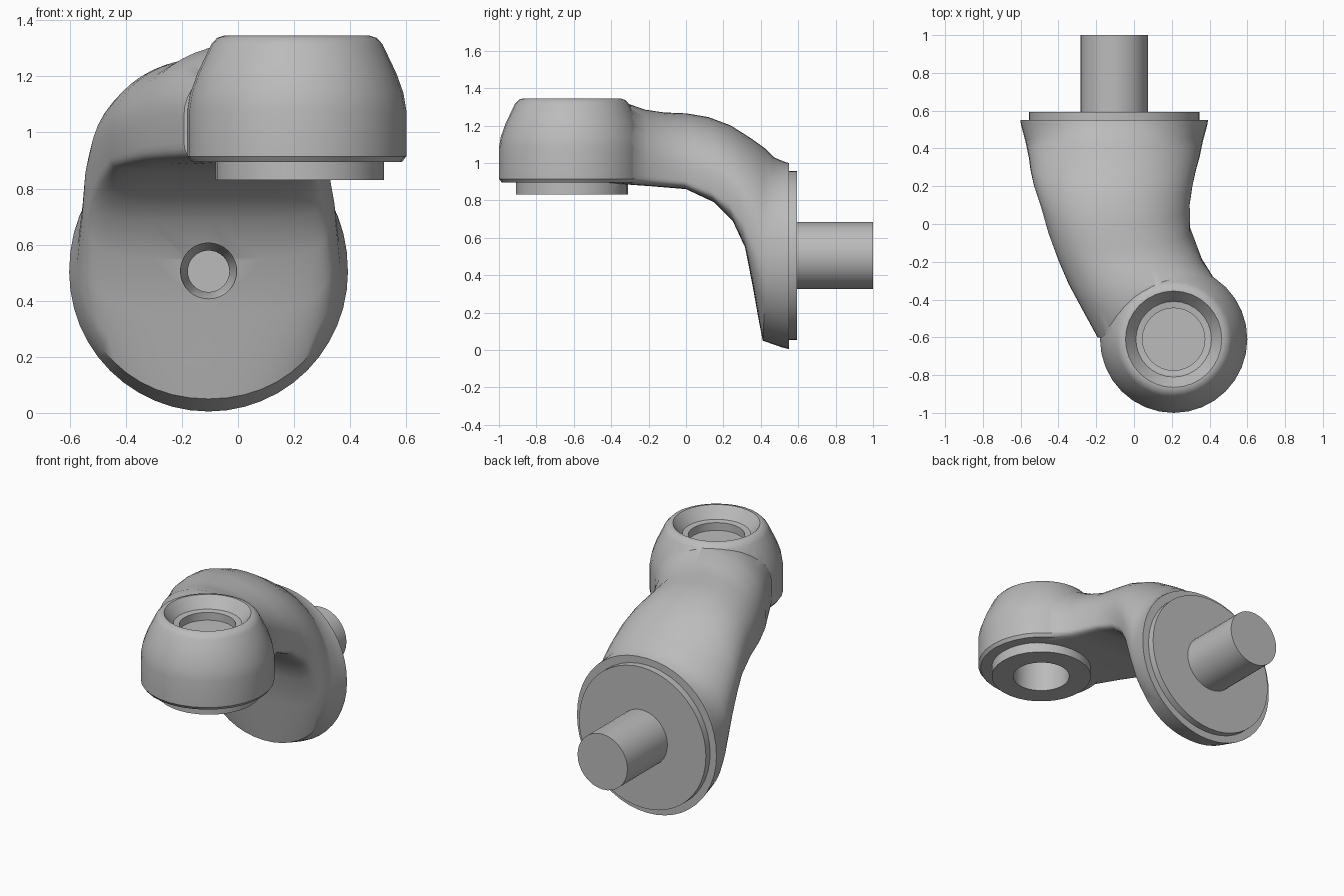
import bpy, bmesh, math
from mathutils import Vector, Matrix

cube = bpy.data.objects.get("Cube")
if cube:
    bpy.data.objects.remove(cube, do_unlink=True)

grey = bpy.data.materials.new("plain_grey")
grey.use_nodes = True
grey.diffuse_color = (0.5, 0.5, 0.5, 1)
grey.node_tree.nodes["Principled BSDF"].inputs["Base Color"].default_value = (0.5, 0.5, 0.5, 1)

SHAFT = Vector((-0.105, 0, 0.505))   # disc and shaft axis, along y
BOSS = Vector((0.21, -0.61, 0))      # boss axis, along z
TO_Y = Matrix.Rotation(-math.pi / 2, 4, "X")


def loft(name, rings):
    """Closed solid skinned over rings of equal point count."""
    bm = bmesh.new()
    loops = [[bm.verts.new(p) for p in ring] for ring in rings]
    n = len(loops[0])
    for a, b in zip(loops, loops[1:]):
        for i in range(n):
            j = (i + 1) % n
            bm.faces.new((a[i], a[j], b[j], b[i]))
    bm.faces.new(loops[0])
    bm.faces.new(loops[-1])
    bmesh.ops.recalc_face_normals(bm, faces=bm.faces)
    mesh = bpy.data.meshes.new(name)
    bm.to_mesh(mesh)
    bm.free()
    mesh.materials.append(grey)
    ob = bpy.data.objects.new(name, mesh)
    bpy.context.collection.objects.link(ob)
    return ob


def turned(name, profile, origin, matrix=Matrix(), sides=32):
    """Solid of revolution from (radius, height) pairs."""
    rings = []
    for r, h in profile:
        angles = [2 * math.pi * i / sides for i in range(sides)]
        rings.append([origin + matrix @ Vector((r * math.cos(a), r * math.sin(a), h)) for a in angles])
    return loft(name, rings)


def combine(ob, tool, operation):
    bpy.context.view_layer.objects.active = ob
    mod = ob.modifiers.new(operation.lower(), "BOOLEAN")
    mod.operation, mod.object, mod.solver = operation, tool, "EXACT"
    bpy.ops.object.modifier_apply(modifier=mod.name)
    bpy.data.objects.remove(tool, do_unlink=True)


def smooth(ob, angle):
    bpy.ops.object.select_all(action="DESELECT")
    ob.select_set(True)
    bpy.context.view_layer.objects.active = ob
    bpy.ops.object.shade_smooth_by_angle(angle=math.radians(angle))


def section(oy, oz, iy, iz, cx, w, mid, low, steps=48):
    """Rounded D: outer point, inner point, centre x, half width, widest height, lower squareness."""
    ring = []
    for i in range(steps):
        a = 2 * math.pi * i / steps
        c, s = math.cos(a), math.sin(a)
        e = 2 / (2.1 if s >= 0 else low)
        x = cx + w * math.copysign(abs(c) ** e, c)
        v = mid + (1 - mid if s >= 0 else mid) * math.copysign(abs(s) ** e, s)
        ring.append(Vector((x, iy + (oy - iy) * v, iz + (oz - iz) * v)))
    return ring


# Elbow arm: upright disc that bends over into the horizontal boss
arm = loft("elbow_arm", [section(*s) for s in (
    (0.55, 1.00, 0.55, 0.005, -0.105, 0.497, 0.5, 2),
    (0.53, 1.005, 0.51, 0.015, -0.105, 0.492, 0.5, 2),
    (0.47, 1.03, 0.41, 0.05, -0.105, 0.47, 0.48, 2.1),
    (0.42, 1.08, 0.385, 0.18, -0.105, 0.462, 0.46, 2.7),
    (0.35, 1.13, 0.355, 0.35, -0.105, 0.452, 0.43, 3.5),
    (0.24, 1.20, 0.315, 0.55, -0.11, 0.438, 0.38, 5),
    (0.12, 1.245, 0.25, 0.69, -0.11, 0.42, 0.34, 6),
    (0.00, 1.265, 0.15, 0.79, -0.10, 0.395, 0.3, 7),
    (-0.12, 1.27, 0.00, 0.86, -0.08, 0.376, 0.3, 8),
    (-0.22, 1.285, -0.18, 0.875, -0.02, 0.38, 0.3, 8),
    (-0.32, 1.32, -0.32, 0.885, 0.05, 0.395, 0.35, 8),
    (-0.45, 1.32, -0.45, 0.89, 0.13, 0.405, 0.4, 8),
    (-0.60, 1.30, -0.60, 0.895, 0.195, 0.388, 0.4, 8))])

# Boss with domed shoulder
boss = turned("boss", ((0.375, 0.895), (0.39, 0.915), (0.39, 1.08), (0.38, 1.14),
                       (0.355, 1.21), (0.305, 1.315), (0.285, 1.337), (0.26, 1.345)), BOSS)
combine(arm, boss, "UNION")

# Collar under the boss
collar = turned("collar", ((0.30, 0.83), (0.30, 0.95)), BOSS + Vector((0.01, 0, 0)))
combine(arm, collar, "UNION")

# Stepped recess on top, blind bore below, tapered hole in the disc
recess = turned("recess", ((0.165, 1.22), (0.165, 1.27), (0.2, 1.275), (0.255, 1.345), (0.26, 1.5)), BOSS)
bore = turned("bore", ((0.17, 0.7), (0.17, 1.15)), BOSS + Vector((0.01, 0, 0)))
hole = turned("hole", ((0.105, 0.1), (0.1, 0.34), (0.074, 0.4), (0.074, 0.44)), SHAFT, TO_Y)
for cutter in (recess, bore, hole):
    combine(arm, cutter, "DIFFERENCE")
smooth(arm, 35)

# Flange and shaft on the back
flange = turned("flange", ((0.452, 0.54), (0.452, 0.593)), SHAFT, TO_Y, 48)
shaft = turned("shaft", ((0.178, 0.58), (0.178, 1.0)), SHAFT, TO_Y)
for ob in (flange, shaft):
    smooth(ob, 35)
